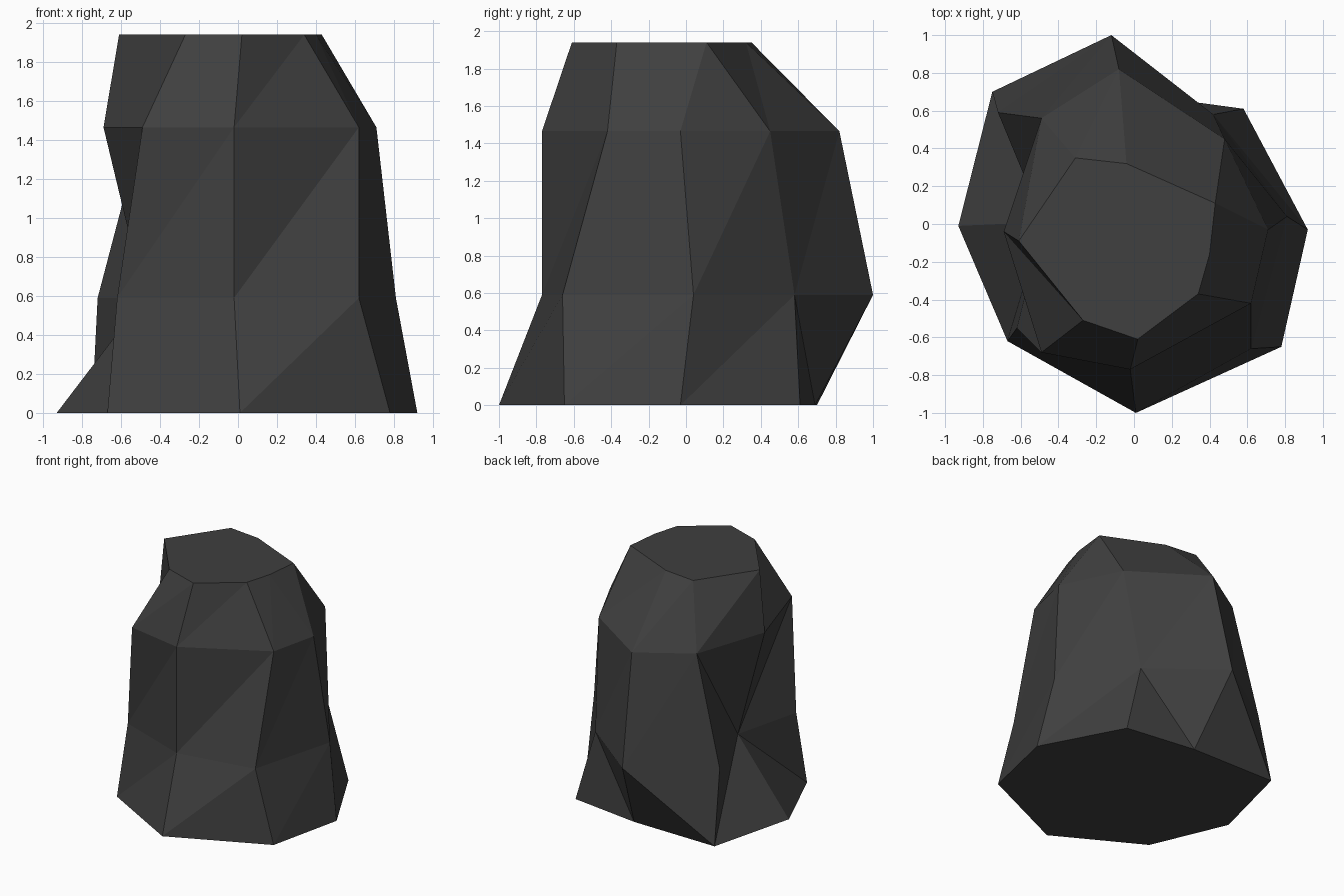
import bpy
import bmesh

cube = bpy.data.objects.get("Cube")
if cube:
    bpy.data.objects.remove(cube, do_unlink=True)

# Dark stone colour
stone = bpy.data.materials.new("dark_stone")
stone.use_nodes = True
colour = (0.05, 0.05, 0.05, 1)
stone.diffuse_color = colour
stone.node_tree.nodes["Principled BSDF"].inputs["Base Color"].default_value = colour

# Eight-sided cross-sections, counter-clockwise from the front corner
sections = [
    (0.0, [(.01, -1), (.78, -.65), (.92, -.03), (.58, .61),
           (-.01, .69), (-.75, .7), (-.93, -.01), (-.67, -.62)]),
    (0.59, [(-.02, -.77), (.62, -.66), (.81, .04), (.42, .58),
            (-.12, 1), (-.72, .59), (-.48, .01), (-.62, -.55)]),
    (1.465, [(-.02, -.77), (.62, -.42), (.71, -.03), (.48, .45),
             (-.08, .82), (-.49, .56), (-.69, -.04), (-.49, -.68)]),
    (1.94, [(.02, -.61), (.34, -.37), (.4, -.16), (.43, .11),
            (-.04, .32), (-.31, .35), (-.61, -.09), (-.27, -.51)]),
]

# Way each side panel is creased: "/" rises to the next corner, "\" falls to it
creases = ["///\\\\/\\/", "/////\\//", "////////"]

# Rock: stack the sections, bridge them with creased panels, close both ends
bm = bmesh.new()
rings = [[bm.verts.new((x, y, z)) for x, y in points] for z, points in sections]
for low, high, row in zip(rings, rings[1:], creases):
    for j, crease in enumerate(row):
        k = (j + 1) % len(row)
        a, b, c, d = low[j], low[k], high[k], high[j]
        if crease == "/":
            panels = [(a, b, c), (a, c, d)]
        else:
            panels = [(a, b, d), (b, c, d)]
        for corners in panels:
            bm.faces.new(corners)
bm.faces.new(rings[0][::-1])
bm.faces.new(rings[-1])

mesh = bpy.data.meshes.new("rock")
bm.to_mesh(mesh)
bm.free()
mesh.materials.append(stone)
rock = bpy.data.objects.new("rock", mesh)
bpy.context.collection.objects.link(rock)
